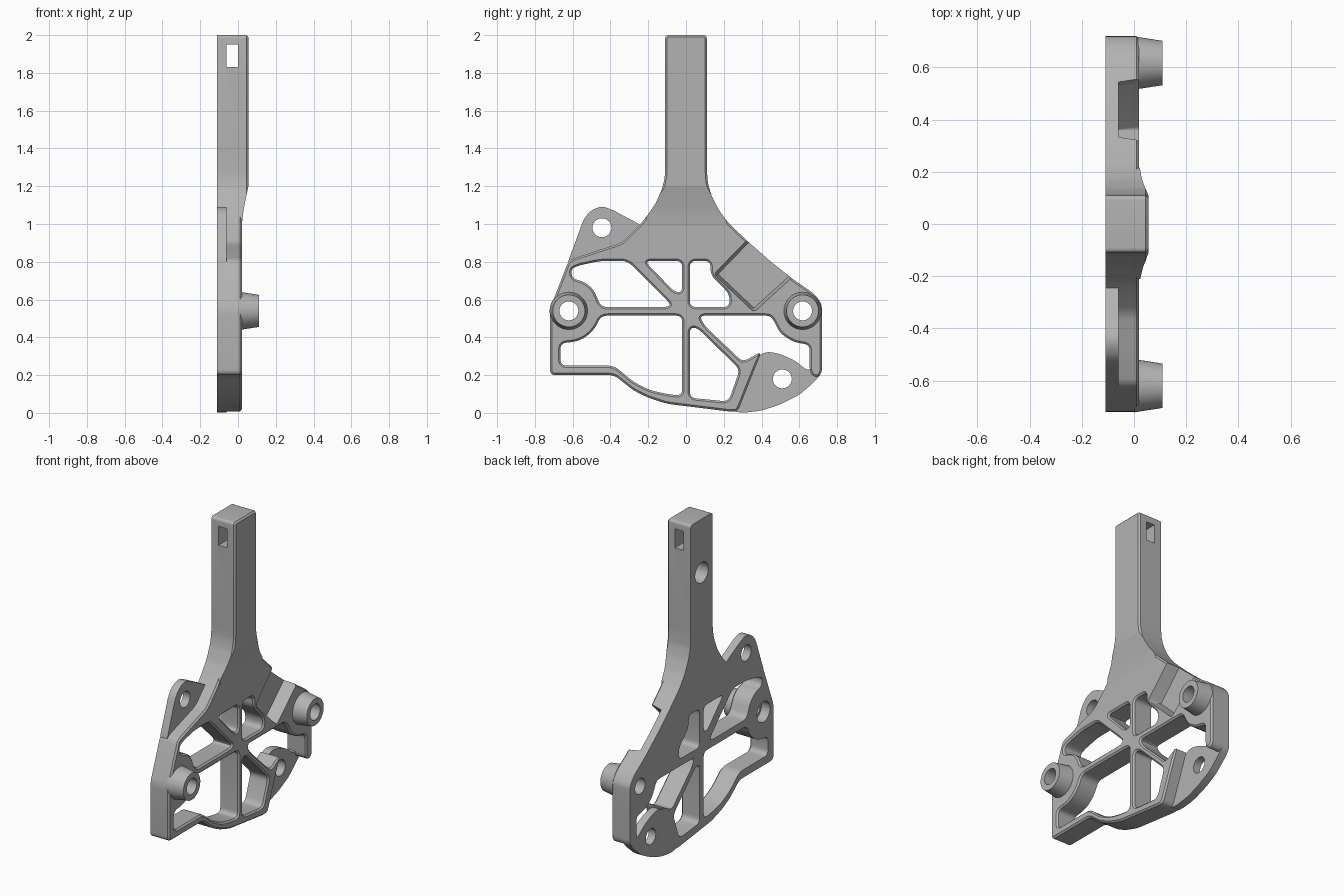
import bpy, bmesh, math
from mathutils import Vector, Matrix

cube = bpy.data.objects.get("Cube")
if cube:
    bpy.data.objects.remove(cube, do_unlink=True)

grey = bpy.data.materials.new("satin_grey")
grey.use_nodes = True
colour = (0.45, 0.45, 0.45, 1)
grey.diffuse_color = colour
grey.node_tree.nodes["Principled BSDF"].inputs["Base Color"].default_value = colour

BACK, FACE, TOP, TAB = -.11, .02, .055, -.06   # depth levels along x
CHAMFER = .01


def fillet(points, radius, steps=5):
    """Round every corner of a closed outline and make it counter-clockwise."""
    pts = [Vector(p) for p in points]
    result = []
    for i, corner in enumerate(pts):
        before, after = pts[i - 1] - corner, pts[(i + 1) % len(pts)] - corner
        a = corner + before.normalized() * min(radius, before.length * .45)
        b = corner + after.normalized() * min(radius, after.length * .45)
        for s in range(steps + 1):
            t = s / steps
            result.append(a * (1 - t) ** 2 + corner * 2 * t * (1 - t) + b * t * t)
    area = sum(result[i - 1].cross(p) for i, p in enumerate(result))
    return result if area > 0 else result[::-1]


def offset(outline, distance):
    """Move an outline outward (positive) or inward (negative)."""
    moved = []
    for i, p in enumerate(outline):
        along = (outline[(i + 1) % len(outline)] - outline[i - 1]).normalized()
        moved.append(p + Vector((along.y, -along.x)) * distance)
    return moved


def make_object(name, bm):
    bmesh.ops.recalc_face_normals(bm, faces=bm.faces[:])
    mesh = bpy.data.meshes.new(name)
    bm.to_mesh(mesh)
    bm.free()
    mesh.materials.append(grey)
    obj = bpy.data.objects.new(name, mesh)
    bpy.context.collection.objects.link(obj)
    return obj


def prism(name, outline, layers, place=lambda d, u, v: (d, u, v)):
    """Loft an outline through (depth, offset) layers and cap both ends."""
    bm = bmesh.new()
    rings = [[bm.verts.new(place(depth, p.x, p.y)) for p in offset(outline, grow)]
             for depth, grow in layers]
    for low, high in zip(rings, rings[1:]):
        for i in range(len(low)):
            bm.faces.new((low[i - 1], low[i], high[i], high[i - 1]))
    bm.faces.new(rings[0])
    bm.faces.new(rings[-1])
    return make_object(name, bm)


def cone(name, y, z, x0, x1, r0, r1):
    """Round part with its axis along x."""
    bm = bmesh.new()
    spin = Matrix.Translation(((x0 + x1) / 2, y, z)) @ Matrix.Rotation(math.pi / 2, 4, "Y")
    bmesh.ops.create_cone(bm, cap_ends=True, segments=48, radius1=r0, radius2=r1,
                          depth=x1 - x0, matrix=spin)
    return make_object(name, bm)


def cut(target, cutter):
    cutter.hide_render = True
    mod = target.modifiers.new("cut", "BOOLEAN")
    mod.operation, mod.solver, mod.object = "DIFFERENCE", "EXACT", cutter
    bpy.context.view_layer.objects.active = target
    bpy.ops.object.modifier_apply(modifier=mod.name)
    bpy.data.objects.remove(cutter, do_unlink=True)


def drill(target, y, z, radius, x0=-.3, x1=.3):
    cut(target, cone("drill", y, z, x0, x1, radius, radius))


# Flared shoulders shared by the frame and the handle
right_flare = [(.115, 1.22), (.135, 1.15), (.17, 1.08), (.22, 1.01)]
left_flare = [(-.215, 1.03), (-.16, 1.11), (-.125, 1.19), (-.112, 1.25)]

# Frame outline, with the open bay beside the lower tab
frame_outline = right_flare[-2:] + [
    (.33, .905), (.45, .8), (.57, .705), (.68, .63), (.717, .58), (.72, .54),
    (.72, .21), (.69, .185), (.655, .21), (.655, .36), (.57, .375), (.5, .42),
    (.45, .515), (.07, .515), (.1, .46), (.3, .27), (.4, .325), (.275, .01),
    (.24, .006), (-.1, .048), (-.2, .08), (-.28, .12), (-.38, .2), (-.72, .2),
    (-.72, .55), (-.62, .81), (-.45, .865), (-.34, .9), (-.26, .98)] + left_flare[:2]
frame = prism("frame", fillet(frame_outline, .03),
              [(BACK, 0), (FACE - CHAMFER, 0), (FACE, -CHAMFER)])

# Lightening windows between the ribs
windows = [
    [(-.61, .76), (-.57, .78), (-.45, .805), (-.31, .805), (-.08, .575), (-.1, .56),
     (-.45, .56), (-.49, .655), (-.54, .695), (-.6, .71)],
    [(-.22, .805), (-.02, .805), (-.02, .64), (-.06, .64)],
    [(.02, .805), (.13, .805), (.13, .73), (.23, .63), (.23, .56), (.02, .56)],
    [(-.02, .515), (-.45, .515), (-.48, .45), (-.53, .4), (-.59, .375), (-.665, .37),
     (-.665, .25), (-.38, .25), (-.28, .165), (-.19, .12), (-.1, .1), (-.02, .09)],
    [(.02, .45), (.06, .45), (.285, .23), (.225, .06), (.02, .08)]]
for window in windows:
    cut(frame, prism("window", fillet(window, .035),
                     [(-.3, 0), (FACE - CHAMFER, 0), (FACE + CHAMFER, CHAMFER * 2)]))

# Slanted pocket open to the outer edge, with drafted walls
pocket = [(.335, .905), (.17, .735), (.36, .555), (.53, .71), (.75, .95), (.5, 1.07)]
cut(frame, prism("pocket", fillet(pocket, .004), [(TAB, 0), (FACE + .02, .02)]))

# Handle, with its front swept back into the frame
handle_outline = ([(-.11, 2), (.11, 2), (.11, 1.3)] + right_flare
                  + [(.2, .95), (-.19, .95)] + left_flare + [(-.11, 1.3)])
handle = prism("handle", fillet(handle_outline, .02),
               [(BACK, 0), (TOP - CHAMFER, 0), (TOP, -CHAMFER)])
sweep = [(.072, 1.28), (.04, 1.13), (.027, 1.06), (.021, 1), (.015, .94), (.015, .8),
         (.3, .8), (.3, 1.28)]
cut(handle, prism("sweep", fillet(sweep, .05), [(-.5, 0), (.5, 0)],
                  place=lambda d, u, v: (u, d, v)))

# Strap slot through the handle and a blind hole in its back
slot = [(-.06, 1.83), (0, 1.83), (0, 1.95), (-.06, 1.95)]
cut(handle, prism("slot", fillet(slot, .002), [(-.5, 0), (.5, 0)],
                  place=lambda d, u, v: (u, d, v)))
drill(handle, 0, 1.66, .065, -.3, 0)

# Thin mounting tabs, flush with the back
upper_outline = [(-.628, .79), (-.54, 1.03), (-.5, 1.075), (-.445, 1.095), (-.39, 1.075),
                 (-.23, .99), (-.25, .88), (-.45, .84), (-.6, .79)]
lower_outline = [(.712, .26), (.72, .21), (.68, .165), (.6, .095), (.5, .045), (.4, .012),
                 (.3, 0), (.24, .01), (.28, .1), (.32, .25), (.385, .303), (.43, .325),
                 (.5, .312), (.58, .275), (.64, .225), (.67, .24)]
tabs = []
for name, outline, y, z in (("upper_tab", upper_outline, -.445, .98),
                            ("lower_tab", lower_outline, .51, .18)):
    tab = prism(name, fillet(outline, .03), [(BACK, 0), (TAB, 0)])
    drill(tab, y, z, .05)
    tabs.append(tab)

# Tapered bosses with through holes
bosses = []
for name, y in (("front_boss", -.62), ("rear_boss", .617)):
    boss = cone(name, y, .54, 0, .11, .102, .085)
    for part in (boss, frame):
        drill(part, y, .54, .05)
    bosses.append(boss)
drill(frame, -.62, .54, .065, -.3, -.05)

# Smooth shading with crisp edges
for obj in [frame, handle] + tabs + bosses:
    bpy.ops.object.select_all(action="DESELECT")
    obj.select_set(True)
    bpy.context.view_layer.objects.active = obj
    bpy.ops.object.shade_smooth_by_angle(angle=math.radians(30))
